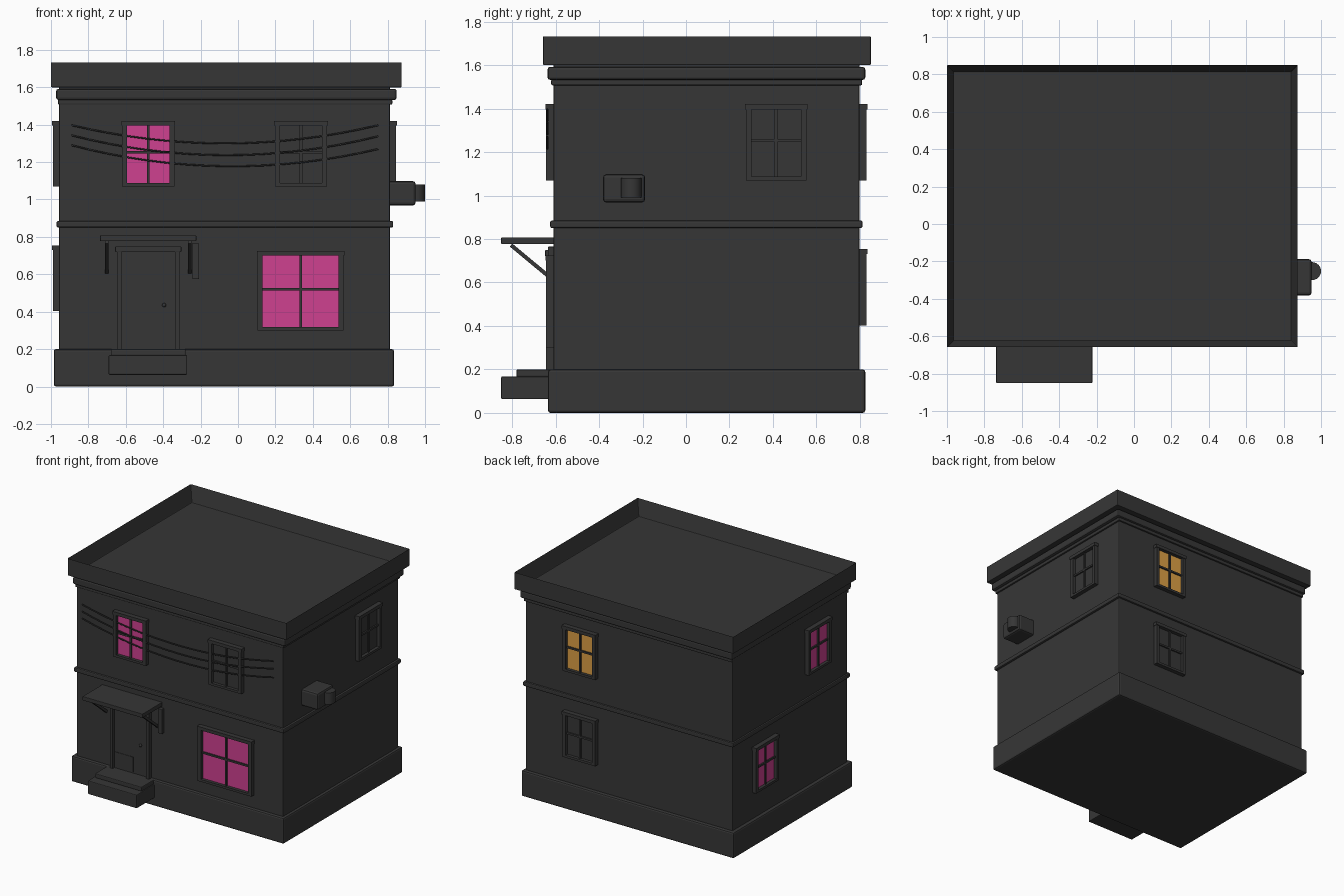
import bpy, bmesh, math
from mathutils import Matrix, Vector

if "Cube" in bpy.data.objects:
    bpy.data.objects.remove(bpy.data.objects["Cube"])


def material(name, rgb):
    m = bpy.data.materials.new(name)
    m.diffuse_color = (*rgb, 1)
    m.use_nodes = True
    m.node_tree.nodes["Principled BSDF"].inputs["Base Color"].default_value = m.diffuse_color
    return m


DARK = material("charcoal", (0.037, 0.037, 0.037))
PINK = material("pink glow", (0.62, 0.053, 0.28))
AMBER = material("amber glow", (0.72, 0.35, 0.06))


def add_box(bm, x0, x1, y0, y1, z0, z1, mat=0):
    size = Vector((x1 - x0, y1 - y0, z1 - z0))
    mid = Vector((x0 + x1, y0 + y1, z0 + z1)) / 2
    m = Matrix.Translation(mid) @ Matrix.Diagonal((*size, 1))
    verts = bmesh.ops.create_cube(bm, size=1, matrix=m)["verts"]
    for f in {f for v in verts for f in v.link_faces}:
        f.material_index = mat


def finish(bm, name, mats=(DARK,), bevel=0, matrix=None):
    me = bpy.data.meshes.new(name)
    bm.to_mesh(me)
    bm.free()
    for m in mats:
        me.materials.append(m)
    ob = bpy.data.objects.new(name, me)
    bpy.context.collection.objects.link(ob)
    if matrix:
        ob.matrix_world = matrix
    if bevel:
        mod = ob.modifiers.new("soft edges", 'BEVEL')
        mod.width = bevel
        mod.segments = 2
    return ob


def box(name, *dims, bevel=0):
    bm = bmesh.new()
    add_box(bm, *dims)
    return finish(bm, name, bevel=bevel)


# Building body, from plinth to cornice
box("plinth", -0.985, 0.835, -0.635, 0.825, 0, 0.2, bevel=0.012)
box("walls", -0.957, 0.813, -0.61, 0.798, 0.19, 1.61, bevel=0.006)
box("floor_band", -0.97, 0.83, -0.625, 0.812, 0.85, 0.885, bevel=0.008)
box("cornice_lower", -0.962, 0.825, -0.62, 0.81, 1.507, 1.535, bevel=0.006)
box("cornice_upper", -0.972, 0.848, -0.637, 0.825, 1.532, 1.592, bevel=0.012)

# Roof slab with sunken centre
bm = bmesh.new()
add_box(bm, -1.0, 0.875, -0.658, 0.85, 1.6, 1.735)
bm.faces.ensure_lookup_table()
top = max(bm.faces, key=lambda f: f.calc_center_median().z)
bmesh.ops.inset_region(bm, faces=[top], thickness=0.048)
bmesh.ops.translate(bm, verts=top.verts, vec=(0, 0, -0.125))
finish(bm, "roof_parapet", bevel=0.005)


# Windows: u along the wall, local -y outward
def window(name, wall, u, z0, z1, width, glass):
    h, t, d = width / 2, 0.027, 0.033
    bm = bmesh.new()
    for s in (-1, 1):                                        # side rails
        a, b = sorted((s * h, s * (h - t)))
        add_box(bm, a, b, -d, 0.01, z0, z1 - 0.01)
    add_box(bm, -h, h, -d, 0.01, z0, z0 + 0.018)             # sill
    add_box(bm, -h - 0.004, h + 0.004, -d - 0.004, 0.01, z1 - 0.025, z1)  # head
    zm = (z0 + z1) / 2 + 0.008
    add_box(bm, -0.007, 0.007, -0.02, 0.01, z0, z1 - 0.02)   # glazing bars
    add_box(bm, -h + 0.01, h - 0.01, -0.02, 0.01, zm - 0.007, zm + 0.007)
    add_box(bm, -h + 0.01, h - 0.01, -0.009, -0.001, z0 + 0.01, z1 - 0.02, 1)
    origin, angle = {"front": ((u, -0.61, 0), 0),
                     "right": ((0.813, u, 0), 90),
                     "back": ((u, 0.798, 0), 180),
                     "left": ((-0.957, u, 0), -90)}[wall]
    m = Matrix.Translation(origin) @ Matrix.Rotation(math.radians(angle), 4, 'Z')
    finish(bm, name, (DARK, glass), matrix=m)


window("front_window_upper_left", "front", -0.48, 1.07, 1.42, 0.28, PINK)
window("front_window_upper_right", "front", 0.337, 1.07, 1.42, 0.28, DARK)
window("front_window_large", "front", 0.335, 0.30, 0.725, 0.46, PINK)
window("right_window", "right", 0.415, 1.07, 1.42, 0.28, DARK)
window("back_window_upper", "back", 0.337, 1.07, 1.42, 0.28, AMBER)
window("back_window_lower", "back", 0.337, 0.403, 0.755, 0.28, DARK)
window("left_window_upper", "left", -0.23, 1.07, 1.42, 0.28, PINK)
window("left_window_lower", "left", 0.415, 0.403, 0.755, 0.28, PINK)

# Door, frame and knob
DX = -0.48
box("door", DX - 0.15, DX + 0.15, -0.622, -0.6, 0.2, 0.72)
box("door_lower_panel", DX - 0.14, DX + 0.02, -0.625, -0.61, 0.21, 0.325)
for side, s in (("left", -1), ("right", 1)):
    a, b = sorted((DX + s * 0.168, DX + s * 0.143))
    box(side + "_door_post", a, b, -0.643, -0.6, 0.2, 0.725)
box("door_lintel", DX - 0.177, DX + 0.177, -0.648, -0.6, 0.718, 0.75, bevel=0.005)
bm = bmesh.new()
bmesh.ops.create_uvsphere(bm, u_segments=12, v_segments=8, radius=0.011,
                          matrix=Matrix.Translation((-0.395, -0.63, 0.435)))
for f in bm.faces:
    f.smooth = True
finish(bm, "door_knob")

# Steps
box("upper_step", DX - 0.2, DX + 0.2, -0.78, -0.6, 0.165, 0.2, bevel=0.006)
box("lower_step", DX - 0.212, DX + 0.208, -0.85, -0.6, 0.063, 0.168, bevel=0.006)

# Door canopy, diagonal brackets and wall plate
box("canopy", DX - 0.257, DX + 0.257, -0.85, -0.605, 0.777, 0.808, bevel=0.003)
for side, s in (("left", -1), ("right", 1)):
    p, q = Vector((DX + s * 0.222, -0.805, 0.772)), Vector((DX + s * 0.222, -0.61, 0.61))
    bm = bmesh.new()
    half = (q - p).length / 2
    add_box(bm, -0.009, 0.009, -half, half, -0.009, 0.009)
    tilt = math.atan2(q.z - p.z, q.y - p.y)
    finish(bm, side + "_canopy_bracket",
           matrix=Matrix.Translation((p + q) / 2) @ Matrix.Rotation(tilt, 4, 'X'))
box("wall_plate", -0.243, -0.208, -0.635, -0.605, 0.574, 0.765, bevel=0.003)

# Sagging cables across the front
for i, (zl, zm, zr) in enumerate(((1.397, 1.30, 1.397), (1.343, 1.237, 1.338),
                                  (1.29, 1.178, 1.27))):
    cu = bpy.data.curves.new("cable", 'CURVE')
    cu.dimensions = '3D'
    cu.bevel_depth = 0.005
    cu.bevel_resolution = 1
    sp = cu.splines.new('POLY')
    sp.points.add(16)
    for k, pt in enumerate(sp.points):
        t = k / 16
        z = zl * (1 - t) + zr * t - 4 * t * (1 - t) * ((zl + zr) / 2 - zm)
        pt.co = (-0.89 + 1.64 * t, -0.638, z, 1)
    cu.materials.append(DARK)
    bpy.context.collection.objects.link(bpy.data.objects.new(f"cable_{i + 1}", cu))

# Wall unit on the right side with round fan housing
box("wall_unit", 0.8, 0.95, -0.382, -0.188, 0.968, 1.098, bevel=0.015)
bm = bmesh.new()
bmesh.ops.create_cone(bm, cap_ends=True, segments=24, radius1=0.048, radius2=0.048,
                      depth=0.09, matrix=Matrix.Translation((0.952, -0.252, 1.035)))
for f in bm.faces:
    f.smooth = len(f.verts) == 4
for e in bm.edges:
    e.smooth = all(len(f.verts) == 4 for f in e.link_faces)
finish(bm, "fan_housing")
